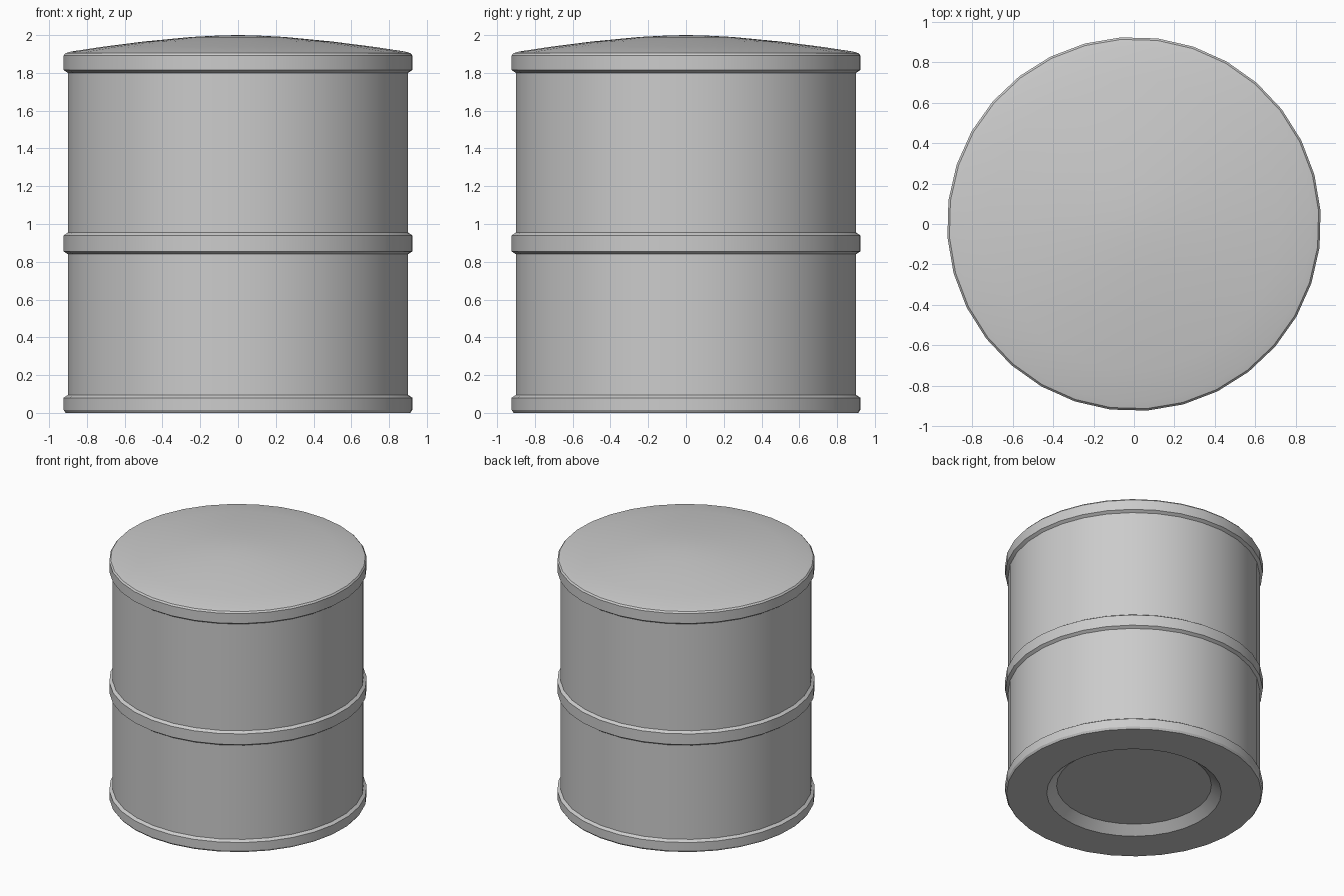
import bpy
import bmesh
from math import cos, sin, radians, tau

cube = bpy.data.objects.get("Cube")
if cube:
    bpy.data.objects.remove(cube, do_unlink=True)

SIDES = 32
TURN = radians(4)
WALL = 0.903    # drum wall radius
RIM = 0.925     # hoop and lid radius
EDGE = 0.015    # hoop chamfer height

steel = bpy.data.materials.new("grey steel")
steel.use_nodes = True
GREY = (0.6, 0.6, 0.6, 1)
steel.diffuse_color = GREY
steel.node_tree.nodes["Principled BSDF"].inputs["Base Color"].default_value = GREY


def lathe(name, profile):
    """Turn a bottom-to-top (radius, height) profile around the z axis."""
    bm = bmesh.new()
    rings = []
    for r, z in profile:
        if r == 0:
            rings.append([bm.verts.new((0, 0, z))] * SIDES)
        else:
            angles = [TURN + tau * i / SIDES for i in range(SIDES)]
            rings.append([bm.verts.new((r * cos(a), r * sin(a), z)) for a in angles])
    for low, high in zip(rings, rings[1:]):
        for i in range(SIDES):
            j = (i + 1) % SIDES
            corners = dict.fromkeys((low[i], low[j], high[j], high[i]))
            bm.faces.new(list(corners))
    mesh = bpy.data.meshes.new(name)
    bm.to_mesh(mesh)
    bm.free()
    mesh.materials.append(steel)
    obj = bpy.data.objects.new(name, mesh)
    bpy.context.collection.objects.link(obj)
    bpy.ops.object.select_all(action='DESELECT')
    obj.select_set(True)
    bpy.context.view_layer.objects.active = obj
    bpy.ops.object.shade_smooth_by_angle(angle=radians(30))
    return obj


# Cylindrical wall, ending inside the foot and the lid
lathe("drum_wall", [(WALL, 0.09), (WALL, 1.81)])

# Foot hoop with the dished underside
lathe("foot_and_base", [(0, 0.06), (0.556, 0.06), (0.627, 0), (0.915, 0),
                        (RIM, EDGE), (RIM, 0.095 - EDGE), (WALL, 0.095)])

# Chamfered hoop around the middle
lathe("middle_hoop", [(WALL, 0.84), (RIM, 0.84 + EDGE),
                      (RIM, 0.955 - EDGE), (WALL, 0.955)])

# Domed lid with a rolled edge
lathe("domed_lid", [(WALL, 1.80), (RIM, 1.80 + EDGE), (RIM, 1.893),
                    (0.915, 1.905), (0.88, 1.914), (0.72, 1.938),
                    (0.5, 1.966), (0.25, 1.99), (0.1, 1.998), (0, 2.0)])
